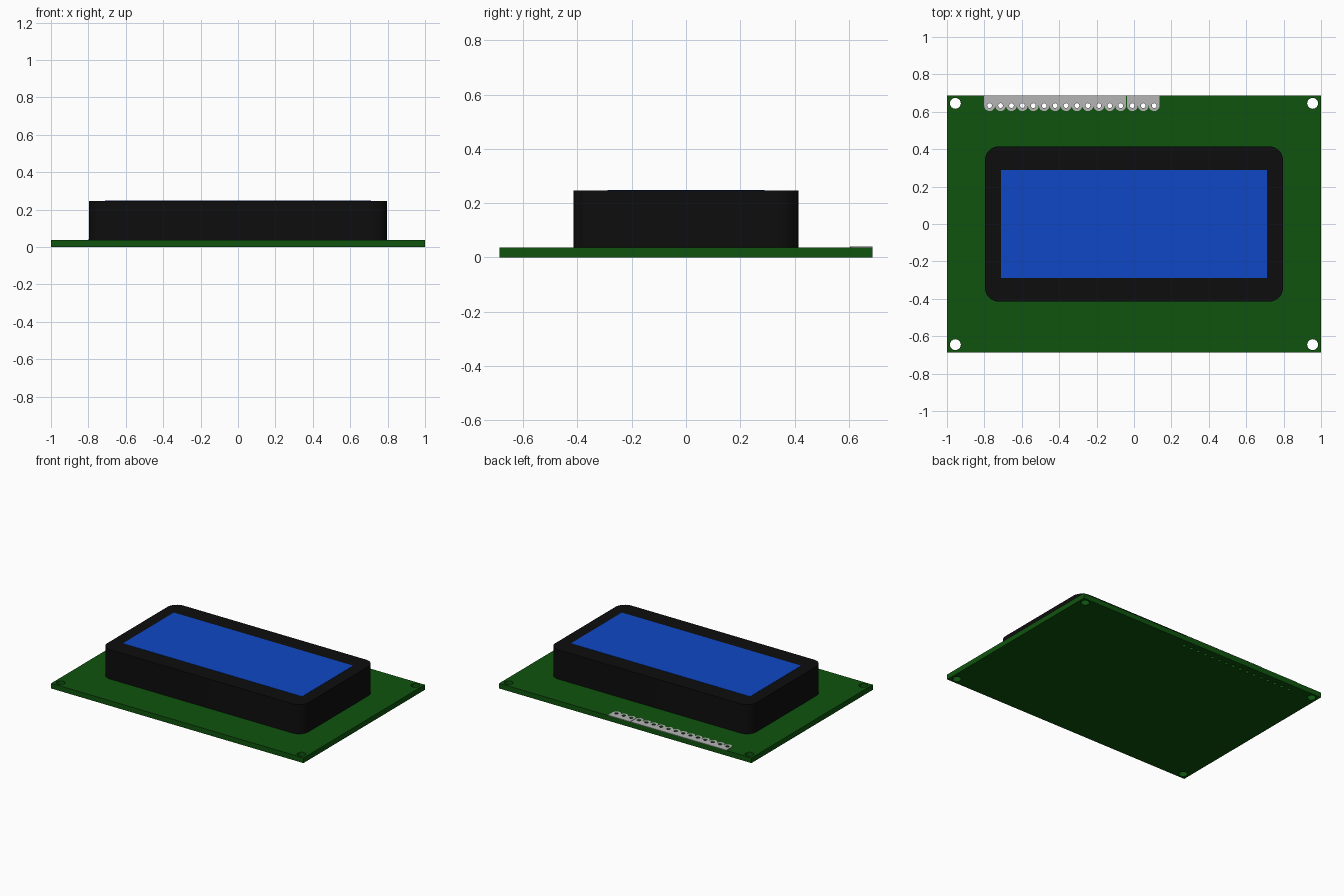
import bpy, bmesh
from math import cos, sin, pi, radians

if "Cube" in bpy.data.objects:
    bpy.data.objects.remove(bpy.data.objects["Cube"], do_unlink=True)


def material(name, rgb):
    mat = bpy.data.materials.new(name)
    mat.use_nodes = True
    mat.diffuse_color = (*rgb, 1)
    bsdf = next(n for n in mat.node_tree.nodes if n.type == 'BSDF_PRINCIPLED')
    bsdf.inputs["Base Color"].default_value = (*rgb, 1)
    bsdf.inputs["Roughness"].default_value = 0.6
    return mat


GREEN = material("board green", (0.0045, 0.088, 0.0045))
BLACK = material("housing black", (0.004, 0.004, 0.004))
BLUE = material("screen blue", (0.0045, 0.064, 0.56))
SILVER = material("solder silver", (0.46, 0.46, 0.46))


def arc(cx, cy, r, start, end, steps):
    return [(cx + r * cos(start + (end - start) * i / steps),
             cy + r * sin(start + (end - start) * i / steps)) for i in range(steps + 1)]


def circle(cx, cy, r, sides):
    return arc(cx, cy, r, 0, 2 * pi, sides)[:-1]


def rectangle(hx, hy):
    return [(-hx, -hy), (hx, -hy), (hx, hy), (-hx, hy)]


def rounded_rectangle(hx, hy, r, steps):
    pts = []
    for k, (sx, sy) in enumerate([(1, 1), (-1, 1), (-1, -1), (1, -1)]):
        pts += arc(sx * (hx - r), sy * (hy - r), r, k * pi / 2, (k + 1) * pi / 2, steps)
    return pts


def plate(name, loops, z0, z1, mat):
    """Extrude an outline (first loop) with holes (other loops) from z0 to z1."""
    bm = bmesh.new()
    edges = []
    for loop in loops:
        vs = [bm.verts.new((x, y, z0)) for x, y in loop]
        edges += [bm.edges.new((vs[i - 1], vs[i])) for i in range(len(vs))]
    bmesh.ops.triangle_fill(bm, use_beauty=True, use_dissolve=False,
                            edges=edges, normal=(0, 0, 1))
    ext = bmesh.ops.extrude_face_region(bm, geom=bm.faces[:])
    top = [g for g in ext["geom"] if isinstance(g, bmesh.types.BMVert)]
    bmesh.ops.translate(bm, verts=top, vec=(0, 0, z1 - z0))
    bmesh.ops.recalc_face_normals(bm, faces=bm.faces[:])
    mesh = bpy.data.meshes.new(name)
    bm.to_mesh(mesh)
    bm.free()
    mesh.materials.append(mat)
    obj = bpy.data.objects.new(name, mesh)
    bpy.context.collection.objects.link(obj)
    bpy.ops.object.select_all(action='DESELECT')
    obj.select_set(True)
    bpy.context.view_layer.objects.active = obj
    bpy.ops.object.shade_smooth_by_angle(angle=radians(35))
    return obj


BOARD_Y, BOARD_TOP, HOUSING_TOP = 0.687, 0.037, 0.247
PITCH, PIN_Y, PIN_R = 0.0584, 0.633, 0.013
# Pin row of sixteen, with a hairline gap before the last three
pins = [-0.77 + i * PITCH + (0.002 if i > 12 else -0.002) for i in range(16)]

# Circuit board with mounting holes and pin holes
holes = [circle(sx * 0.955, sy * 0.645, 0.029, 24) for sx in (-1, 1) for sy in (-1, 1)]
holes += [circle(x, PIN_Y, PIN_R, 12) for x in pins]
plate("circuit_board", [rectangle(1, BOARD_Y)] + holes, 0, BOARD_TOP, GREEN)

# Display housing and screen
plate("display_housing", [rounded_rectangle(0.797, 0.415, 0.075, 8)],
      BOARD_TOP, HOUSING_TOP, BLACK)
plate("screen", [rectangle(0.711, 0.289)], HOUSING_TOP - 0.001, HOUSING_TOP + 0.0015, BLUE)

# Solder pads: straight to the board edge, round towards the display
half = PITCH / 2
for i, x in enumerate(pins):
    outline = [(x + half, BOARD_Y), (x - half, BOARD_Y)] + arc(x, PIN_Y, half, pi, 2 * pi, 10)
    plate(f"solder_pad_{i + 1}", [outline, circle(x, PIN_Y, PIN_R, 12)],
          BOARD_TOP, BOARD_TOP + 0.003, SILVER)
